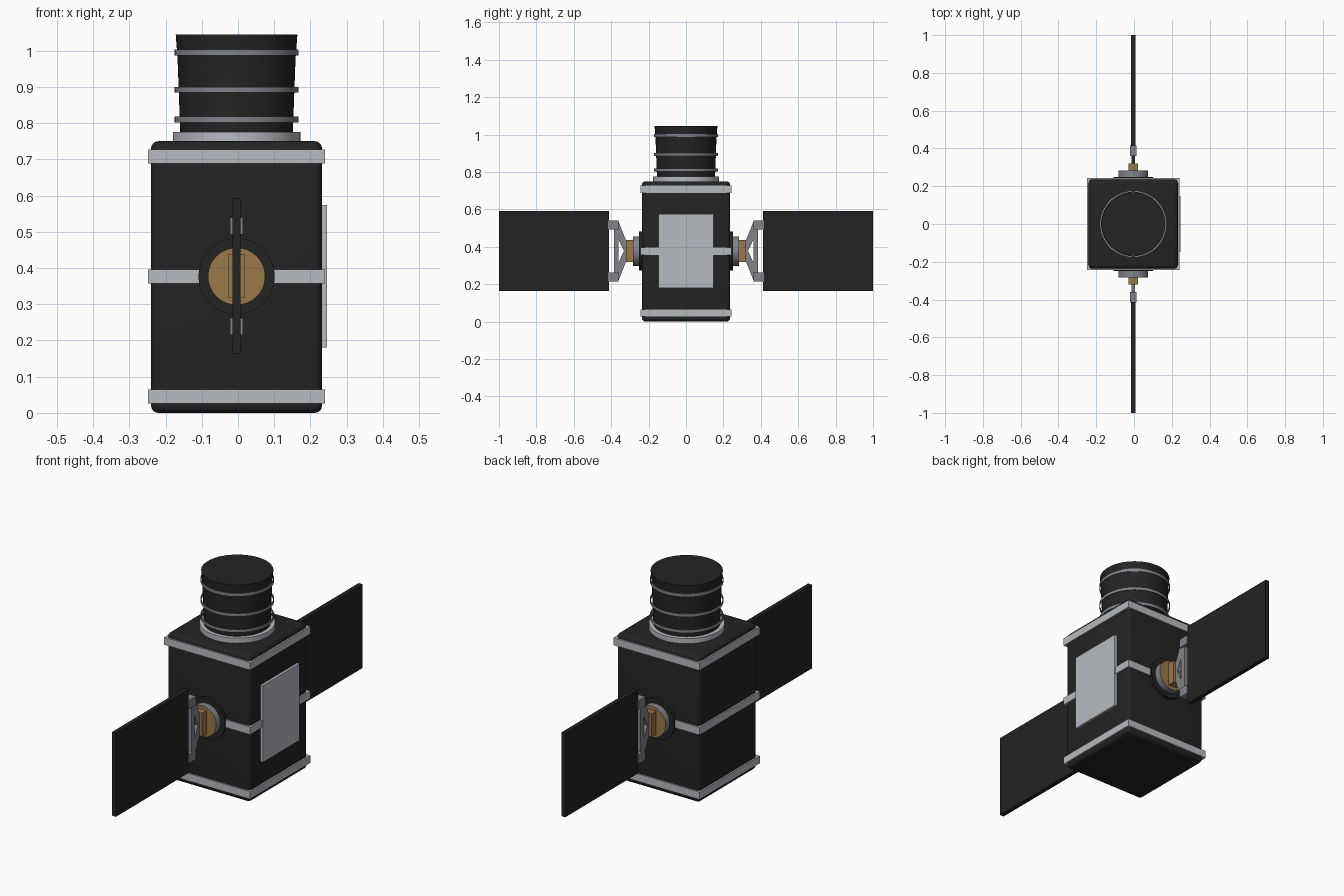
import bpy
import bmesh
import math
from mathutils import Matrix, Vector

if "Cube" in bpy.data.objects:
    bpy.data.objects.remove(bpy.data.objects["Cube"], do_unlink=True)

CX = -0.004   # body axis
HUB_Z = 0.377  # height of the panel hinge


def material(name, rgb):
    m = bpy.data.materials.new(name)
    m.use_nodes = True
    m.diffuse_color = (*rgb, 1)
    m.node_tree.nodes["Principled BSDF"].inputs["Base Color"].default_value = (*rgb, 1)
    return m


black = material("black", (0.017, 0.017, 0.017))
silver = material("silver", (0.47, 0.49, 0.53))
steel = material("steel grey", (0.22, 0.23, 0.26))
gold = material("gold", (0.32, 0.19, 0.065))


def finish(name, bm, *mats):
    bmesh.ops.recalc_face_normals(bm, faces=bm.faces)
    mesh = bpy.data.meshes.new(name)
    bm.to_mesh(mesh)
    bm.free()
    for m in mats:
        mesh.materials.append(m)
    obj = bpy.data.objects.new(name, mesh)
    bpy.context.collection.objects.link(obj)
    return obj


def smooth(obj):
    bpy.ops.object.select_all(action="DESELECT")
    obj.select_set(True)
    bpy.context.view_layer.objects.active = obj
    bpy.ops.object.shade_smooth_by_angle(angle=math.radians(35))
    return obj


def box(name, low, high, mat, bevel=0):
    low, high = Vector(low), Vector(high)
    bm = bmesh.new()
    bmesh.ops.create_cube(bm, size=1, matrix=Matrix.Translation((low + high) / 2)
                          @ Matrix.Diagonal((*(high - low), 1)))
    if bevel:
        bmesh.ops.bevel(bm, geom=bm.edges[:], offset=bevel, segments=4,
                        profile=0.5, affect="EDGES")
    obj = finish(name, bm, mat)
    return smooth(obj) if bevel else obj


def lathe(name, profile, mat, closed=False):
    """Spin (radius, z) points about the body axis."""
    bm = bmesh.new()
    verts = [bm.verts.new((r, 0, z)) for r, z in profile]
    edges = [bm.edges.new(p) for p in zip(verts, verts[1:])]
    if closed:
        edges.append(bm.edges.new((verts[-1], verts[0])))
    bmesh.ops.spin(bm, geom=verts + edges, cent=(0, 0, 0), axis=(0, 0, 1),
                   angle=math.tau, steps=64, use_duplicate=False)
    bmesh.ops.remove_doubles(bm, verts=bm.verts, dist=0.0001)
    bmesh.ops.translate(bm, verts=bm.verts, vec=(CX, 0, 0))
    return smooth(finish(name, bm, mat))


def disc(name, radius, y0, y1, side, *mats):
    """Cylinder along y; a second material goes on the outward cap."""
    bm = bmesh.new()
    place = (Matrix.Translation((CX, side * (y0 + y1) / 2, HUB_Z))
             @ Matrix.Rotation(math.pi / 2, 4, "X"))
    bmesh.ops.create_cone(bm, cap_ends=True, segments=48, radius1=radius,
                          radius2=radius, depth=y1 - y0, matrix=place)
    bm.normal_update()
    for f in bm.faces:
        if len(mats) > 1 and f.normal.y * side > 0.9:
            f.material_index = 1
    return smooth(finish(name, bm, *mats))


def prism(name, outline, half_x, side, mat):
    """Extrude a (y, z offset) outline across x."""
    bm = bmesh.new()
    face = bm.faces.new([bm.verts.new((CX - half_x, side * y, HUB_Z + z))
                         for y, z in outline])
    moved = bmesh.ops.extrude_face_region(bm, geom=[face])["geom"]
    bmesh.ops.translate(bm, vec=(2 * half_x, 0, 0),
                        verts=[v for v in moved if isinstance(v, bmesh.types.BMVert)])
    return finish(name, bm, mat)


# Main body with its three bands and the side plate
W, B = 0.236, 0.244
box("body", (CX - W, -W, 0), (CX + W, W, 0.75), black, 0.02)
for name, z0, z1 in (("lower_band", 0.026, 0.064), ("middle_band", 0.357, 0.396),
                     ("upper_band", 0.688, 0.727)):
    box(name, (CX - B, -B, z0), (CX + B, B, z1), silver)
box("side_plate", (CX + W - 0.004, -0.148, 0.18), (0.246, 0.148, 0.574), silver)

# Flared barrel, collar and hoops
lathe("barrel", [(0, 0.74), (0.155, 0.74), (0.156, 0.79), (0.16, 0.9),
                 (0.163, 0.98), (0.168, 1.045), (0, 1.045)], black)
lathe("barrel_collar", [(0.15, 0.745), (0.176, 0.745), (0.176, 0.776),
                        (0.15, 0.776)], silver, True)
for i, z in enumerate((0.802, 0.884, 0.987)):
    lathe(f"barrel_hoop_{i + 1}", [(0.168, z), (0.171, z), (0.171, z + 0.016),
                                   (0.168, z + 0.016)], steel, True)

# Solar panels with hinge hubs and brackets, front and back
for label, side in (("front", -1), ("back", 1)):
    disc(f"{label}_mount_disc", 0.105, 0.22, 0.25, side, black)
    disc(f"{label}_hub", 0.079, 0.245, 0.284, side, steel, gold)
    ys = sorted((side * 0.28, side * 0.32))
    box(f"{label}_hinge_block", (CX - 0.024, ys[0], HUB_Z - 0.06),
        (CX + 0.024, ys[1], HUB_Z + 0.06), gold)

    # Bracket: a spine, two slanted arms meeting at the hinge, and two ears
    prism(f"{label}_bracket_spine", [(0.36, -0.15), (0.386, -0.15),
                                     (0.386, 0.15), (0.36, 0.15)], 0.009, side, steel)
    for end, s in (("upper", 1), ("lower", -1)):
        arm = [(0.362, 0.16), (0.316, 0.045), (0.316, 0), (0.332, 0), (0.36, 0.06)]
        prism(f"{label}_bracket_{end}_arm", [(y, s * z) for y, z in arm],
              0.009, side, steel)
        ear = [(0.36, 0.115), (0.416, 0.115), (0.416, 0.162), (0.36, 0.162)]
        prism(f"{label}_bracket_{end}_ear", [(y, s * z) for y, z in ear],
              0.018, side, steel)

    ys = sorted((side * 0.412, side))
    box(f"{label}_solar_panel", (CX - 0.011, ys[0], 0.162),
        (CX + 0.011, ys[1], 0.592), black)
